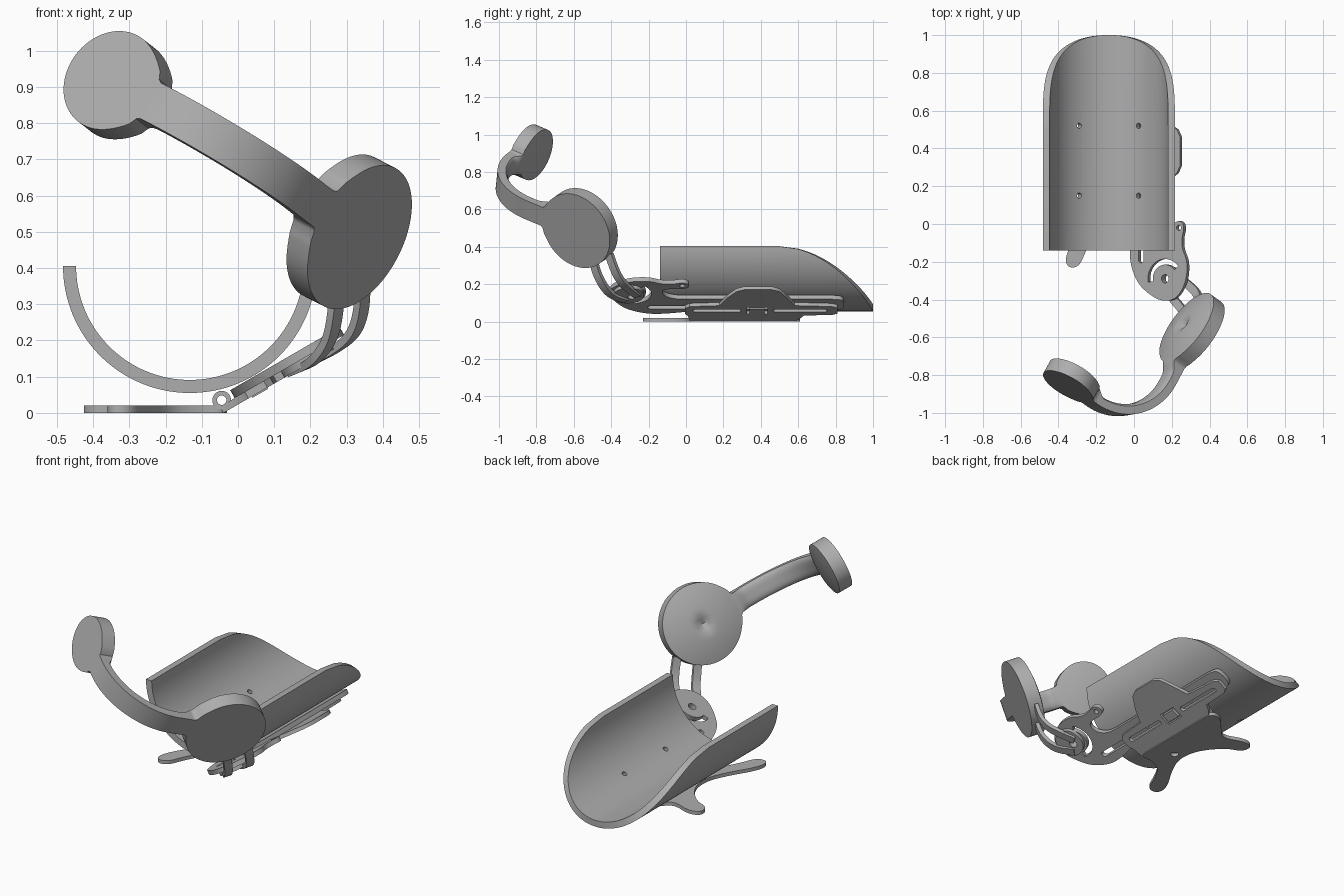
import bpy, bmesh, math
from mathutils import Vector, Matrix

old = bpy.data.objects.get("Cube")
if old:
    bpy.data.objects.remove(old, do_unlink=True)

grey = bpy.data.materials.new("satin_grey")
grey.use_nodes = True
grey.diffuse_color = (0.42, 0.42, 0.42, 1)
grey.node_tree.nodes["Principled BSDF"].inputs["Base Color"].default_value = grey.diffuse_color


def finish(name, mesh, angle=35):
    ob = bpy.data.objects.new(name, mesh)
    bpy.context.collection.objects.link(ob)
    mesh.materials.clear()
    mesh.materials.append(grey)
    bpy.ops.object.select_all(action='DESELECT')
    ob.select_set(True)
    bpy.context.view_layer.objects.active = ob
    bpy.ops.object.shade_smooth_by_angle(angle=math.radians(angle))
    return ob


def skin(name, sections, cap=True):
    """Join closed rings of points into one solid."""
    bm = bmesh.new()
    rings = [[bm.verts.new(p) for p in s] for s in sections]
    n = len(rings[0])
    for a, b in zip(rings, rings[1:]):
        for i in range(n):
            j = (i + 1) % n
            bm.faces.new((a[i], a[j], b[j], b[i]))
    if cap:
        bm.faces.new(rings[0])
        bm.faces.new(rings[-1])
    bmesh.ops.recalc_face_normals(bm, faces=bm.faces)
    mesh = bpy.data.meshes.new(name)
    bm.to_mesh(mesh)
    bm.free()
    return finish(name, mesh)


def soften(pts, closed=True, rounds=3):
    """Corner cutting, turns a rough outline into a rounded one."""
    pts = [Vector(p) for p in pts]
    for _ in range(rounds):
        nxt = pts[1:] + pts[:1] if closed else pts[1:]
        cut = [q for a, b in zip(pts, nxt) for q in (a.lerp(b, .25), a.lerp(b, .75))]
        pts = cut if closed else [pts[0]] + cut + [pts[-1]]
    return pts


def circle(x, y, r, n=20):
    return [(x + r * math.cos(2 * math.pi * i / n), y + r * math.sin(2 * math.pi * i / n))
            for i in range(n)]


def slot(x, y0, y1, r):
    ang = [math.pi * i / 8 for i in range(9)]
    return ([(x + r * math.cos(a), y1 + r * math.sin(a)) for a in ang] +
            [(x - r * math.cos(a), y0 - r * math.sin(a)) for a in ang])


def arc_slot(x, y, r0, r1, a0, a1):
    ang = [math.radians(a0 + (a1 - a0) * i / 16) for i in range(17)]
    return ([(x + r0 * math.cos(a), y + r0 * math.sin(a)) for a in ang] +
            [(x + r1 * math.cos(a), y + r1 * math.sin(a)) for a in reversed(ang)])


def plate(name, loops, frame, low, high):
    """Flat plate: first loop is the outline, the others are holes."""
    cu = bpy.data.curves.new(name, 'CURVE')
    cu.dimensions, cu.fill_mode = '2D', 'BOTH'
    cu.extrude = (high - low) / 2
    for loop in loops:
        sp = cu.splines.new('POLY')
        sp.points.add(len(loop) - 1)
        for p, q in zip(sp.points, loop):
            p.co = (q[0], q[1], 0, 1)
        sp.use_cyclic_u = True
    tmp = bpy.data.objects.new(name + "_curve", cu)
    bpy.context.collection.objects.link(tmp)
    bpy.context.view_layer.update()
    mesh = bpy.data.meshes.new_from_object(tmp.evaluated_get(bpy.context.evaluated_depsgraph_get()))
    bpy.data.objects.remove(tmp, do_unlink=True)
    mesh.transform(frame @ Matrix.Translation((0, 0, (low + high) / 2)))
    mesh.name = name
    return finish(name, mesh)


def frame_of(origin, u, v):
    u, v = Vector(u).normalized(), Vector(v)
    w = u.cross(v).normalized()
    m = Matrix((u, w.cross(u), w)).transposed().to_4x4()
    m.translation = origin
    return m


# Half-pipe cradle with a swept-down rear end
CX, CZ, RO, RI, FRONT = -.133, .405, .35, .314, -.14
sections = []
for i in range(65):
    a = math.pi * (1 + i / 64)
    c, s = math.cos(a), math.sin(a)
    rear = .48 + .52 * math.sqrt(max(0, 1 - (1 + s) ** 1.1))
    sections.append([(CX + r * c, y, CZ + r * s)
                     for r, y in ((RO, FRONT), (RO, rear), (RI, rear), (RI, FRONT))])
cradle = skin("cradle", sections)
for side in (-1, 1):
    for y in (.15, .52):
        d = Vector((side * .5, 0, -.866))
        bpy.ops.mesh.primitive_cylinder_add(
            vertices=16, radius=.014, depth=.12, location=Vector((CX, y, CZ)) + d * .33,
            rotation=d.to_track_quat('Z', 'Y').to_euler())
        cutter = bpy.context.object
        cutter.hide_render = True
        mod = cradle.modifiers.new("hole", 'BOOLEAN')
        mod.object, mod.solver = cutter, 'EXACT'
        bpy.ops.object.select_all(action='DESELECT')
        cradle.select_set(True)
        bpy.context.view_layer.objects.active = cradle
        bpy.ops.object.modifier_apply(modifier=mod.name)
        bpy.data.objects.remove(cutter, do_unlink=True)

# Bracket under the cradle: level foot with two fingers, sloped rail plate
level = Matrix.Identity(4)
slope = frame_of((-.04, 0, 0), (.866, 0, .5), (0, 1, 0))
foot = soften([(-.03, .02), (-.03, .1), (-.03, .5), (-.03, .61), (-.1, .61), (-.18, .52), (-.24, .45), (-.36, .5),
               (-.43, .48), (-.42, .41), (-.33, .38), (-.23, .26), (-.21, .13), (-.26, .01), (-.36, -.15),
               (-.36, -.23), (-.29, -.23), (-.25, -.13), (-.19, -.02), (-.1, .02)])
plate("bracket_foot", [foot, circle(-.16, .15, .022)], level, 0, .02)
rail = [(0, .02), (.06, .01), (.08, -.005), (.14, -.005), (.16, .02), (.17, .18), (.25, .22), (.32, .27),
        (.34, .31), (.34, .46), (.32, .5), (.25, .54), (.17, .58), (.16, .78), (.145, .81),
        (.085, .81), (.07, .78), (.065, .63), (.03, .61), (0, .58)]
window = [(.08, .325), (.15, .325), (.15, .435), (.08, .435)]
plate("bracket_rail", [rail, slot(.115, .05, .28, .014), slot(.115, .48, .74, .014), window], slope, 0, .02)
plate("rail_block", [[(.09, .34), (.14, .34), (.14, .42), (.09, .42)]], slope, -.004, .02)
knuckle = frame_of((-.045, .02, .035), (1, 0, 0), (0, 0, 1))
plate("bracket_knuckle", [circle(0, 0, .026), circle(0, 0, .013)], knuckle, -.56, 0)

# Sliding link plate with pivot, arc slot, ear and long slot
PU, PY = .262, -.29
link = soften([(.05, -.1), (.045, -.2), (.09, -.31), (.16, -.37), (.24, -.41), (.33, -.4), (.39, -.31), (.4, -.2),
               (.365, -.13), (.365, -.07), (.38, -.02), (.365, .015), (.325, .015), (.312, -.02), (.315, -.08),
               (.3, -.13), (.24, -.12), (.205, -.06), (.205, .05), (.205, .7), (.205, .8), (.19, .845),
               (.1, .845), (.08, .8), (.08, .7), (.08, .1), (.07, 0)])
plate("sliding_link", [link, circle(PU, PY, .022), circle(.346, -.02, .014), slot(.115, -.19, .75, .016),
                       arc_slot(PU, PY, .075, .105, 40, 190)], slope, .02, .045)

# Bent fork from the pivot up to the large pad
hub = soften([(.19, -.35), (.2, -.26), (.26, -.22), (.34, -.24), (.36, -.3), (.34, -.37), (.26, -.4)])
plate("fork_hub", [hub, circle(PU, PY, .022)], slope, 0, .02)
across = Vector((.62, .74, .25)).normalized()


def prong(name, pts, width=.022, thick=.011):
    path = soften(pts, closed=False)
    rings = []
    for i, p in enumerate(path):
        t = (path[min(i + 1, len(path) - 1)] - path[max(i - 1, 0)]).normalized()
        w = (across - t * across.dot(t)).normalized() * width
        n = t.cross(w).normalized() * thick
        rings.append([p + w + n, p - w + n, p - w - n, p + w - n])
    return skin(name, rings)


prong("fork_prong_front", [(.15, -.32, .115), (.21, -.4, .14), (.255, -.45, .2), (.27, -.485, .28), (.275, -.5, .36)])
prong("fork_prong_rear", [(.2, -.26, .14), (.26, -.3, .17), (.315, -.345, .21), (.34, -.38, .27), (.345, -.41, .36)])

# Headrest-like yoke: two round pads on one bent band, a flat outline wrapped on an arc
n1 = Vector((.74, -.55, -.38)).normalized()
axis = Vector((.505, .088, .858))
axis = (axis - n1 * axis.dot(n1)).normalized()
t1 = n1.cross(axis)
C1 = Vector((.336, -.587, .485))
R1, R2, BEND, L1, L2 = .215, .145, .36, .32, .16
TURN = math.radians(91)
TOTAL = L1 + BEND * TURN + L2


def wrap(s):
    """Point and outward normal on the bent sheet at length s."""
    a = min(max((s - L1) / BEND, 0), TURN)
    t = t1 * math.cos(a) - n1 * math.sin(a)
    n = n1 * math.cos(a) + t1 * math.sin(a)
    p = C1 + t1 * (min(s, L1) + BEND * math.sin(a)) - n1 * BEND * (1 - math.cos(a))
    return p + t * max(0, s - L1 - BEND * TURN), n


def half_width(s):
    big = math.sqrt(max(0, R1 ** 2 - s ** 2))
    small = math.sqrt(max(0, R2 ** 2 - (s - TOTAL) ** 2))
    if s < 0 or s > TOTAL:
        return max(big, small, .003)
    k = .07
    h = .067
    for c in (big, small):
        d = max(k - abs(h - c), 0) / k
        h = max(h, c) + d * d * k / 4
    return h - .01 * (1 if .2 < s < TOTAL - .13 else 0)


def thickness(s, v, f):
    def ease(x):
        x = min(max(x, 0), 1)
        return x * x * (3 - 2 * x)
    q1, q2 = math.hypot(s, v) / R1, math.hypot(s - TOTAL, v) / R2
    pad1 = .078 + .035 * (1 - min(q1, 1) ** 2) - .03 * math.exp(-(q1 / .16) ** 2)
    pad2 = .078 + .012 * (1 - min(q2, 1) ** 2)
    band = .058 - .014 * f ** 4
    e1, e2 = ease((1.35 - q1) / .35), ease((1.45 - q2) / .45)
    return band + (pad1 - band) * e1 + (pad2 - band) * e2


stops = [-R1 * math.cos(math.pi / 2 * i / 22) for i in range(22)]
stops += [TOTAL * i / 90 for i in range(91)]
stops += [TOTAL + R2 * math.sin(math.pi / 2 * i / 16) for i in range(1, 17)]
rows = 24
rings = []
for s in stops:
    p, n = wrap(s)
    h = half_width(s)
    fs = [math.sin(math.pi / 2 * (2 * i / rows - 1)) for i in range(rows + 1)]
    rings.append([p + axis * f * h for f in fs] +
                 [p + axis * f * h - n * thickness(s, f * h, f) for f in reversed(fs)])
skin("pad_yoke", rings)
